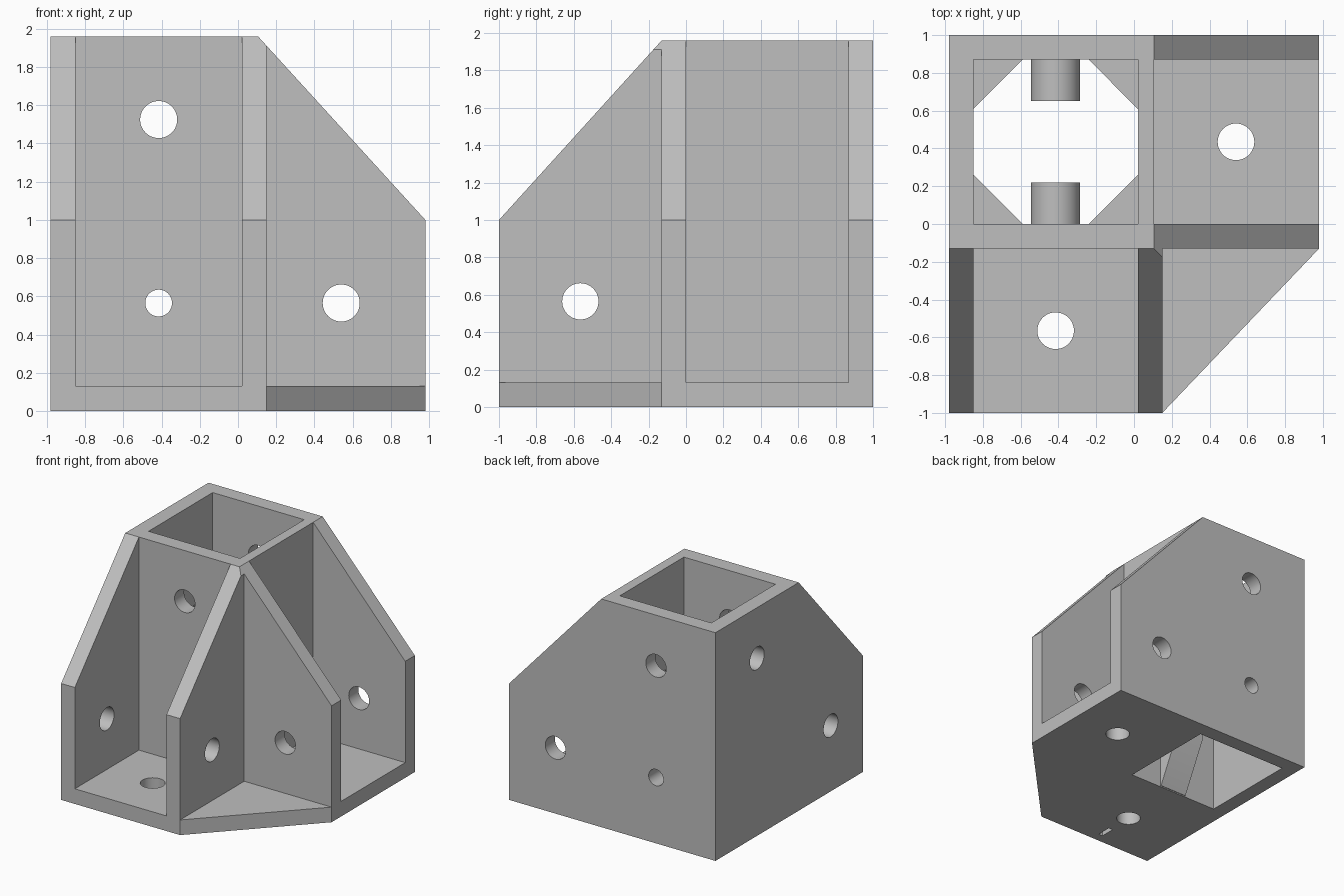
import bpy, bmesh, math
from mathutils import Vector

if "Cube" in bpy.data.objects:
    bpy.data.objects.remove(bpy.data.objects["Cube"], do_unlink=True)

grey = bpy.data.materials.new("plain_grey")
grey.use_nodes = True
color = (0.52, 0.52, 0.52, 1)
grey.diffuse_color = color
grey.node_tree.nodes["Principled BSDF"].inputs["Base Color"].default_value = color

# Main planes
LEFT, RIGHT, FRONT, BACK, TOP = -0.98, 0.98, -1.0, 1.0, 1.96
IN_X0, IN_X1, IN_Y0, IN_Y1 = -0.85, 0.02, 0.0, 0.87
POST_X, POST_Y = 0.105, -0.13
FLOOR, RIB_X = 0.13, 0.15
MID_X, MID_Y = (IN_X0 + IN_X1) / 2, (IN_Y0 + IN_Y1) / 2
BORE_Z, PIN_Z = 0.565, 1.525


def make(name, bm):
    bmesh.ops.recalc_face_normals(bm, faces=bm.faces)
    mesh = bpy.data.meshes.new(name)
    bm.to_mesh(mesh)
    bm.free()
    ob = bpy.data.objects.new(name, mesh)
    mesh.materials.append(grey)
    bpy.context.collection.objects.link(ob)
    return ob


def hull(name, points):
    bm = bmesh.new()
    for p in points:
        bm.verts.new(p)
    bmesh.ops.convex_hull(bm, input=bm.verts)
    bmesh.ops.dissolve_limit(bm, angle_limit=0.01, verts=bm.verts, edges=bm.edges)
    return make(name, bm)


def box_mesh(x0, x1, y0, y1, z0, z1):
    bm = bmesh.new()
    bmesh.ops.create_cube(bm, size=1)
    for v in bm.verts:
        v.co = ((x0, x1)[v.co.x > 0], (y0, y1)[v.co.y > 0], (z0, z1)[v.co.z > 0])
    return bm


def slice_off(bm, point, normal):
    """Remove everything on the normal's side and close the cut."""
    cut = bmesh.ops.bisect_plane(bm, geom=bm.verts[:] + bm.edges[:] + bm.faces[:],
                                 plane_co=point, plane_no=normal, clear_outer=True)
    edges = [e for e in cut["geom_cut"] if isinstance(e, bmesh.types.BMEdge)]
    bmesh.ops.contextual_create(bm, geom=edges)


def combine(target, tool, operation):
    mod = target.modifiers.new("combine", "BOOLEAN")
    mod.operation, mod.solver, mod.object = operation, "EXACT", tool
    bpy.context.view_layer.objects.active = target
    bpy.ops.object.modifier_apply(modifier=mod.name)
    bpy.data.objects.remove(tool, do_unlink=True)


def cut_box(target, *bounds):
    combine(target, make("cutter", box_mesh(*bounds)), "DIFFERENCE")


def drill(target, axis, start, end, radius):
    """Cylindrical hole from start to end along the named axis."""
    start, end = Vector(start), Vector(end)
    bm = bmesh.new()
    bmesh.ops.create_cone(bm, cap_ends=True, segments=48, radius1=radius,
                          radius2=radius, depth=(end - start).length)
    turn = Vector(axis).to_track_quat("Z", "Y").to_matrix()
    bmesh.ops.rotate(bm, verts=bm.verts, matrix=turn)
    bmesh.ops.translate(bm, verts=bm.verts, vec=(start + end) / 2)
    combine(target, make("cutter", bm), "DIFFERENCE")


# Outer block with two sloped sides and a clipped plan corner
bm = box_mesh(LEFT, RIGHT, FRONT, BACK, 0, TOP)
slice_off(bm, (POST_X, 0, TOP), (TOP - 1, 0, RIGHT - POST_X))
slice_off(bm, (0, POST_Y, TOP), (0, 1 - TOP, POST_Y - FRONT))
slice_off(bm, (RIB_X, FRONT, 0), (POST_Y - FRONT, RIB_X - RIGHT, 0))
body = make("corner_bracket", bm)

# Post socket, two open bays and the corner shelf
cut_box(body, IN_X0, IN_X1, IN_Y0, IN_Y1, -1, 3)
cut_box(body, IN_X0, IN_X1, -2, POST_Y, FLOOR, 3)
cut_box(body, POST_X, 2, IN_Y0, IN_Y1, FLOOR, 3)
cut_box(body, RIB_X, 2, -2, POST_Y, FLOOR, 3)

# Corner stops inside the socket, tapering down into the corners
STOP_Z, STOP_LOW, LEG, SINK = 1.09, 0.74, 0.26, 0.04
for cx, sx in ((IN_X0, 1), (IN_X1, -1)):
    for cy, sy in ((IN_Y0, 1), (IN_Y1, -1)):
        low = STOP_LOW - 2 * SINK / LEG * (STOP_Z - STOP_LOW)
        local = [(-SINK, -SINK, STOP_Z), (LEG + SINK, -SINK, STOP_Z),
                 (-SINK, LEG + SINK, STOP_Z), (-SINK, -SINK, low)]
        stop = hull("corner_stop", [(cx + sx * x, cy + sy * y, z) for x, y, z in local])
        combine(body, stop, "UNION")

# Round-topped screw bosses on tapered supports
BOSS_R, BOSS_LEN = 0.13, 0.22
for wall, s in ((IN_Y0, 1), (IN_Y1, -1)):
    arch = [(MID_X - BOSS_R, 0.01), (MID_X + BOSS_R, 0.01)]
    for i in range(25):
        a = math.pi * i / 24
        arch.append((MID_X + BOSS_R * math.cos(a), BORE_Z + BOSS_R * math.sin(a)))
    bm = bmesh.new()
    face = bm.faces.new([bm.verts.new((x, wall - s * SINK, z)) for x, z in arch])
    out = bmesh.ops.extrude_face_region(bm, geom=[face])
    bmesh.ops.translate(bm, vec=(0, s * (BOSS_LEN + SINK), 0),
                        verts=[v for v in out["geom"] if isinstance(v, bmesh.types.BMVert)])
    slice_off(bm, (0, wall, 0), (0, s * (BORE_Z - BOSS_R), -BOSS_LEN))
    combine(body, make("screw_boss", bm), "UNION")

# Bolt holes
HOLE, SMALL = 0.097, 0.07
X, Y, Z = (1, 0, 0), (0, 1, 0), (0, 0, 1)
BAY_X, BAY_Y = 0.54, -0.565
drill(body, Y, (MID_X, -0.3, PIN_Z), (MID_X, 1.2, PIN_Z), HOLE)
drill(body, Y, (MID_X, -0.3, BORE_Z), (MID_X, 1.2, BORE_Z), SMALL)
drill(body, Y, (BAY_X, -0.3, BORE_Z), (BAY_X, 1.2, BORE_Z), HOLE)
drill(body, X, (-1.2, BAY_Y, BORE_Z), (0.4, BAY_Y, BORE_Z), HOLE)
drill(body, X, (-1.2, MID_Y, PIN_Z), (-0.7, MID_Y, PIN_Z), HOLE)
drill(body, Z, (MID_X, BAY_Y, -0.2), (MID_X, BAY_Y, 0.3), HOLE)
drill(body, Z, (BAY_X, MID_Y, -0.2), (BAY_X, MID_Y, 0.3), HOLE)

# Small shallow slot on the underside
cut_box(body, MID_X - 0.02, MID_X + 0.02, -0.92, -0.79, -0.1, 0.05)

bpy.ops.object.select_all(action="DESELECT")
body.select_set(True)
bpy.context.view_layer.objects.active = body
bpy.ops.object.shade_smooth_by_angle(angle=math.radians(30))
